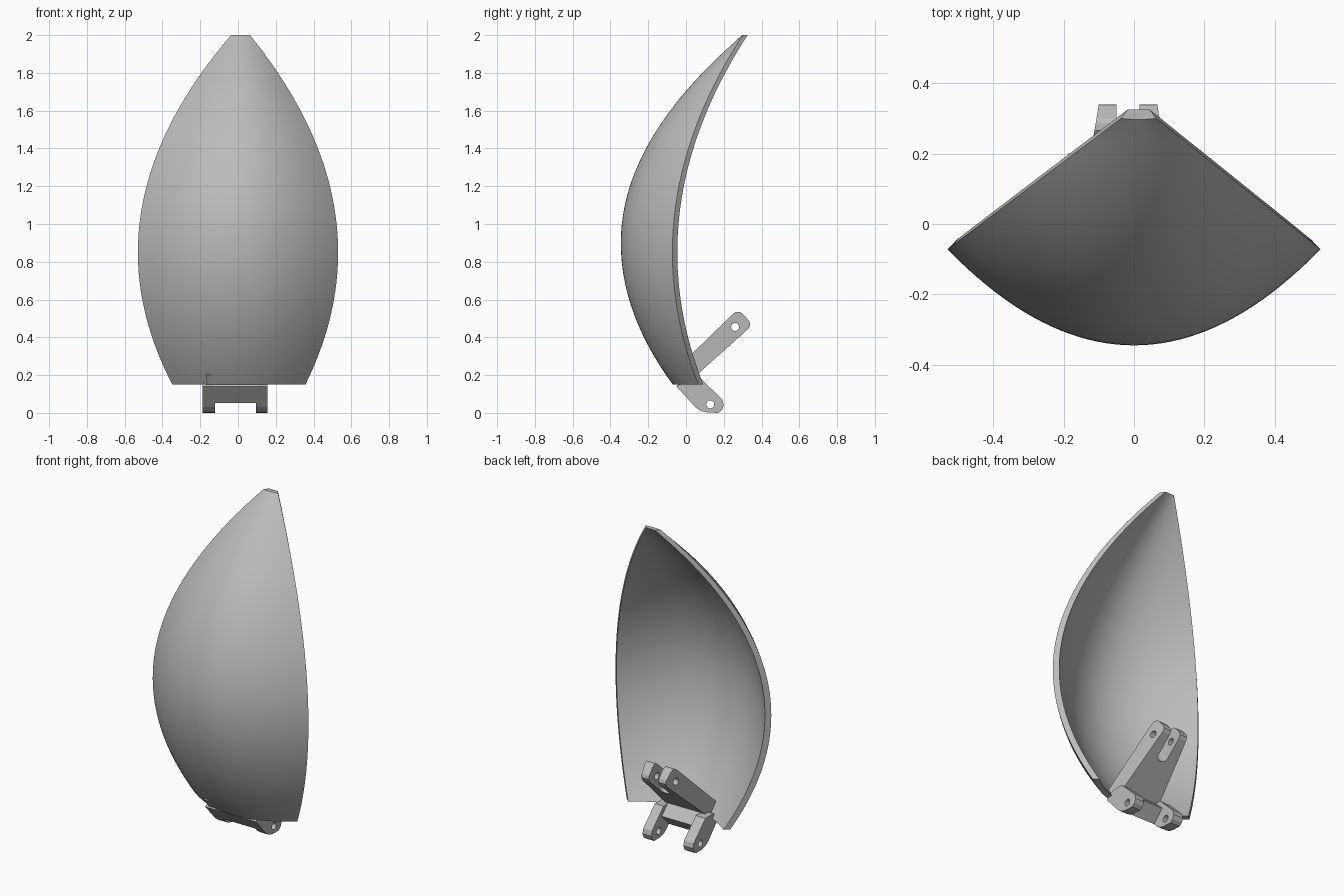
import bpy, bmesh, math
from mathutils import Matrix, Vector

if "Cube" in bpy.data.objects:
    bpy.data.objects.remove(bpy.data.objects["Cube"])

grey = bpy.data.materials.new("plain grey")
grey.use_nodes = True
grey.diffuse_color = (0.5, 0.5, 0.5, 1)
grey.node_tree.nodes["Principled BSDF"].inputs["Base Color"].default_value = (0.5, 0.5, 0.5, 1)


def make_object(name, bm):
    bmesh.ops.recalc_face_normals(bm, faces=bm.faces)
    mesh = bpy.data.meshes.new(name)
    bm.to_mesh(mesh)
    bm.free()
    mesh.materials.append(grey)
    obj = bpy.data.objects.new(name, mesh)
    bpy.context.collection.objects.link(obj)
    return obj


def smooth(obj):
    bpy.ops.object.select_all(action='DESELECT')
    obj.select_set(True)
    bpy.context.view_layer.objects.active = obj
    bpy.ops.object.shade_smooth_by_angle(angle=math.radians(30))


def slab(name, profile, x_range):
    """Side profile of (y, z) points spanned between x limits that may vary with y."""
    bm = bmesh.new()
    sides = [[bm.verts.new((x_range(y)[i], y, z)) for y, z in profile] for i in (0, 1)]
    bm.faces.new(sides[0])
    bm.faces.new(sides[1])
    n = len(profile)
    for i in range(n):
        j = (i + 1) % n
        bm.faces.new((sides[0][i], sides[0][j], sides[1][j], sides[1][i]))
    return make_object(name, bm)


def cut(obj, cutter):
    mod = obj.modifiers.new("cut", 'BOOLEAN')
    mod.operation = 'DIFFERENCE'
    mod.solver = 'EXACT'
    mod.object = cutter
    cutter.hide_render = True
    cutter.hide_viewport = True
    cutter.display_type = 'WIRE'


def cylinder(name, radius, depth, matrix):
    bm = bmesh.new()
    bmesh.ops.create_cone(bm, cap_ends=True, segments=24, radius1=radius,
                          radius2=radius, depth=depth, matrix=matrix)
    return make_object(name, bm)


def pin_hole(name, y, z):
    return cylinder(name, 0.021, 1, Matrix.Translation((0, y, z)) @ Matrix.Rotation(math.pi / 2, 4, 'Y'))


# Curved petal shell: arcs lofted upward, outer and inner skin
ROWS, COLS = 48, 40
BOTTOM, TOP = 0.15, 2.0


def shell_point(u, v, inner):
    z = BOTTOM + (TOP - BOTTOM) * v
    half = 0.53 - 0.363 * (z - 0.85) ** 2
    edge = 0.30 - 0.775 * (half - 0.05)
    middle = -0.345 + (0.533 if z > 0.9 else 0.489) * (z - 0.9) ** 2
    middle = min(middle, edge - 0.003)
    if inner:
        half -= 0.028 - 0.008 * v
        edge += 0.026
        middle += 0.036 - 0.008 * v
    shift = 0.01 * (z - 0.85) ** 2
    return (shift + half * u, middle + (edge - middle) * u * u, z)


bm = bmesh.new()
grids = [[[bm.verts.new(shell_point(2 * c / COLS - 1, r / ROWS, inner))
           for c in range(COLS + 1)] for r in range(ROWS + 1)] for inner in (False, True)]
outer, inner = grids
for g in grids:
    for r in range(ROWS):
        for c in range(COLS):
            bm.faces.new((g[r][c], g[r][c + 1], g[r + 1][c + 1], g[r + 1][c]))
for r in range(ROWS):
    for c in (0, COLS):
        bm.faces.new((outer[r][c], outer[r + 1][c], inner[r + 1][c], inner[r][c]))
for c in range(COLS):
    for r in (0, ROWS):
        bm.faces.new((outer[r][c], outer[r][c + 1], inner[r][c + 1], inner[r][c]))
smooth(make_object("petal_shell", bm))

# Tapered upper arm with a round-ended slot that leaves two lugs
arm_profile = [(-0.085, 0.2), (0.245, 0.52), (0.265, 0.535), (0.285, 0.535), (0.3, 0.525),
               (0.335, 0.485), (0.34, 0.465), (0.33, 0.445), (0.0, 0.15), (-0.05, 0.15)]
MID = -0.017


def arm_width(y):
    h = 0.083 + 0.165 * (0.34 - y)
    return MID - h, MID + h


arm = slab("upper_arm", arm_profile, arm_width)
tilt = Matrix.Rotation(math.radians(41.5), 4, 'X')
slot_end = Matrix.Translation((MID, 0.2, 0.4)) @ tilt
bm = bmesh.new()
bmesh.ops.create_cube(bm, size=1, matrix=slot_end @ Matrix.Translation((0, 0.2, 0))
                      @ Matrix.Diagonal((0.066, 0.4, 0.4, 1)))
cut(arm, make_object("slot_cutter", bm))
cut(arm, cylinder("slot_end_cutter", 0.033, 0.39, slot_end))
cut(arm, pin_hole("upper_pin_cutter", 0.26, 0.455))

# Lower hinge lugs and the bar that joins them
lug_profile = [(-0.05, 0.14), (0.05, 0.03), (0.08, 0.01), (0.115, 0.002), (0.17, 0.0),
               (0.19, 0.015), (0.2, 0.04), (0.193, 0.07), (0.08, 0.18), (0.0, 0.18)]
lower_pin = pin_hole("lower_pin_cutter", 0.128, 0.045)
for side, limits in (("right", (-0.188, -0.122)), ("left", (0.096, 0.156))):
    lug = slab(side + "_lower_lug", lug_profile, lambda y: limits)
    cut(lug, lower_pin)
bar_profile = [(-0.05, 0.14), (0.03, 0.052), (0.1, 0.125), (0.03, 0.19), (-0.02, 0.18)]
slab("hinge_bar", bar_profile, lambda y: (-0.13, 0.1))
